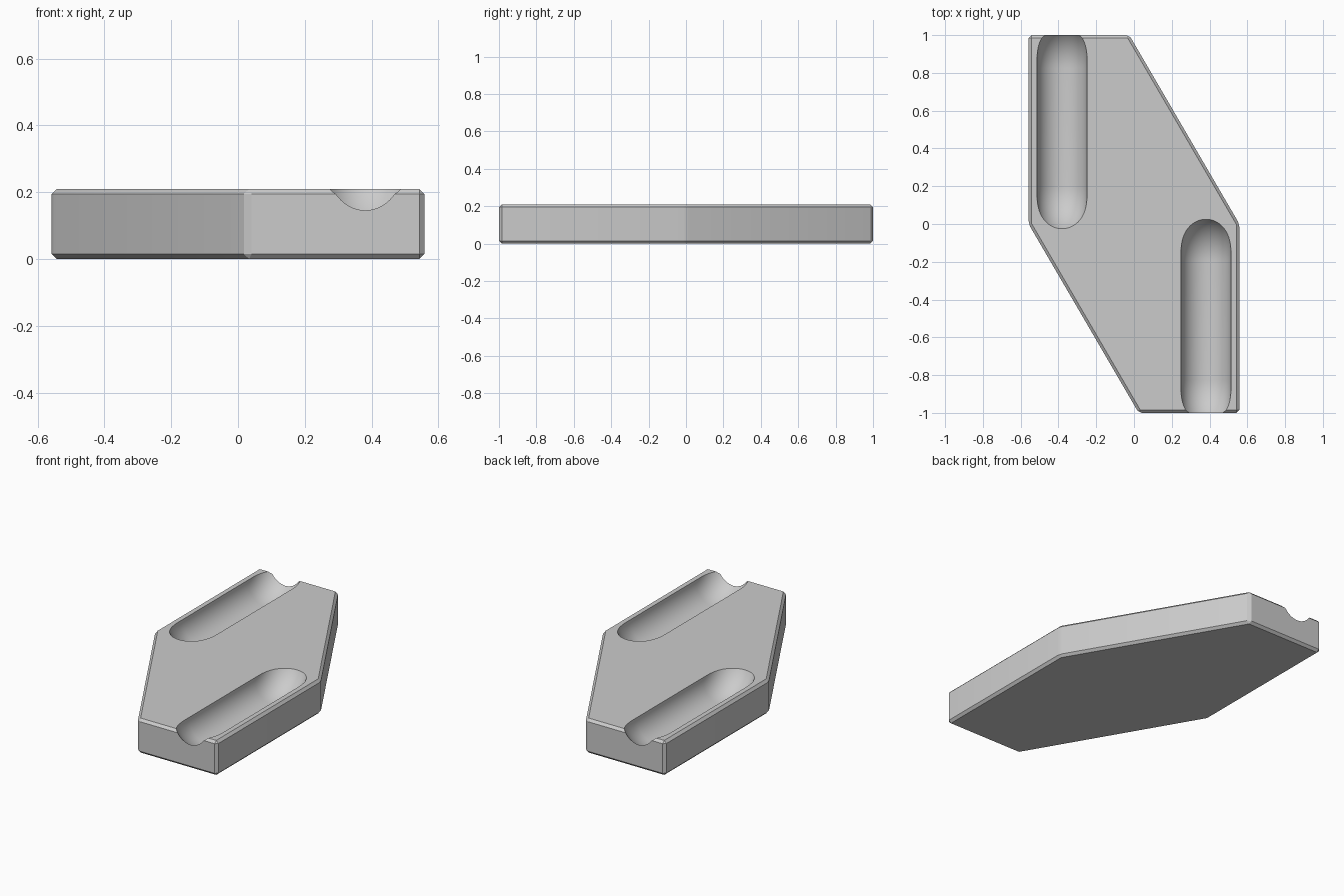
import bpy, bmesh, math

if "Cube" in bpy.data.objects:
    bpy.data.objects.remove(bpy.data.objects["Cube"])

H = 0.21          # plate thickness
R = 0.133         # groove radius
RISE = 0.124      # height of the end-sweep axis above the plate top


def new_object(name, bm):
    bmesh.ops.recalc_face_normals(bm, faces=bm.faces)
    me = bpy.data.meshes.new(name)
    bm.to_mesh(me)
    bm.free()
    ob = bpy.data.objects.new(name, me)
    bpy.context.collection.objects.link(ob)
    return ob


grey = bpy.data.materials.new("light grey")
grey.diffuse_color = (0.6, 0.6, 0.6, 1)
grey.use_nodes = True
grey.node_tree.nodes["Principled BSDF"].inputs["Base Color"].default_value = grey.diffuse_color

# Six-sided plate, chamfered on every edge
bm = bmesh.new()
half = [(0.558, 0), (0.558, -1), (0.025, -1)]
outline = half + [(-x, -y) for x, y in half]
base = bm.faces.new([bm.verts.new((x, y, 0)) for x, y in outline])
top = bmesh.ops.extrude_face_region(bm, geom=[base])["geom"]
bmesh.ops.translate(bm, verts=[v for v in top if isinstance(v, bmesh.types.BMVert)],
                    vec=(0, 0, H))
bmesh.ops.recalc_face_normals(bm, faces=bm.faces)
bmesh.ops.bevel(bm, geom=bm.edges[:], offset=0.015, segments=1, affect='EDGES')
plate = new_object("plate", bm)
plate.data.materials.append(grey)


# Trough cutter: half-round section swept straight, curving up at both ends
def groove_cutter(name, sign):
    section = [(R * math.cos(a), RISE + R * math.sin(a))
               for a in (math.pi * i / 32 for i in range(33))]
    section += [(-R, RISE - 0.05), (R, RISE - 0.05)]
    steps = [math.radians(75) * i / 16 for i in range(17)]
    path = [(-0.825, -t) for t in reversed(steps)] + [(-0.2, t) for t in steps]
    bm = bmesh.new()
    rings = []
    for y0, t in path:
        rings.append([bm.verts.new((sign * (0.381 + x),
                                    sign * (y0 + rho * math.sin(t)),
                                    H + RISE - rho * math.cos(t)))
                      for x, rho in section])
    n = len(section)
    for a, b in zip(rings, rings[1:]):
        for i in range(n):
            j = (i + 1) % n
            bm.faces.new((a[i], a[j], b[j], b[i]))
    bm.faces.new(rings[0])
    bm.faces.new(rings[-1])
    ob = new_object(name, bm)
    ob.data.materials.append(grey)
    ob.hide_render = True
    ob.hide_set(True)
    return ob


# Cut the two troughs, one turned half round from the other
for name, sign in (("front_groove_cutter", 1), ("back_groove_cutter", -1)):
    cutter = groove_cutter(name, sign)
    mod = plate.modifiers.new(name, 'BOOLEAN')
    mod.operation = 'DIFFERENCE'
    mod.solver = 'EXACT'
    mod.object = cutter
    bpy.context.view_layer.objects.active = plate
    plate.select_set(True)
    bpy.ops.object.modifier_apply(modifier=name)
    bpy.data.objects.remove(cutter)

# Smooth troughs, crisp chamfers
bpy.ops.object.shade_smooth_by_angle(angle=math.radians(20))
